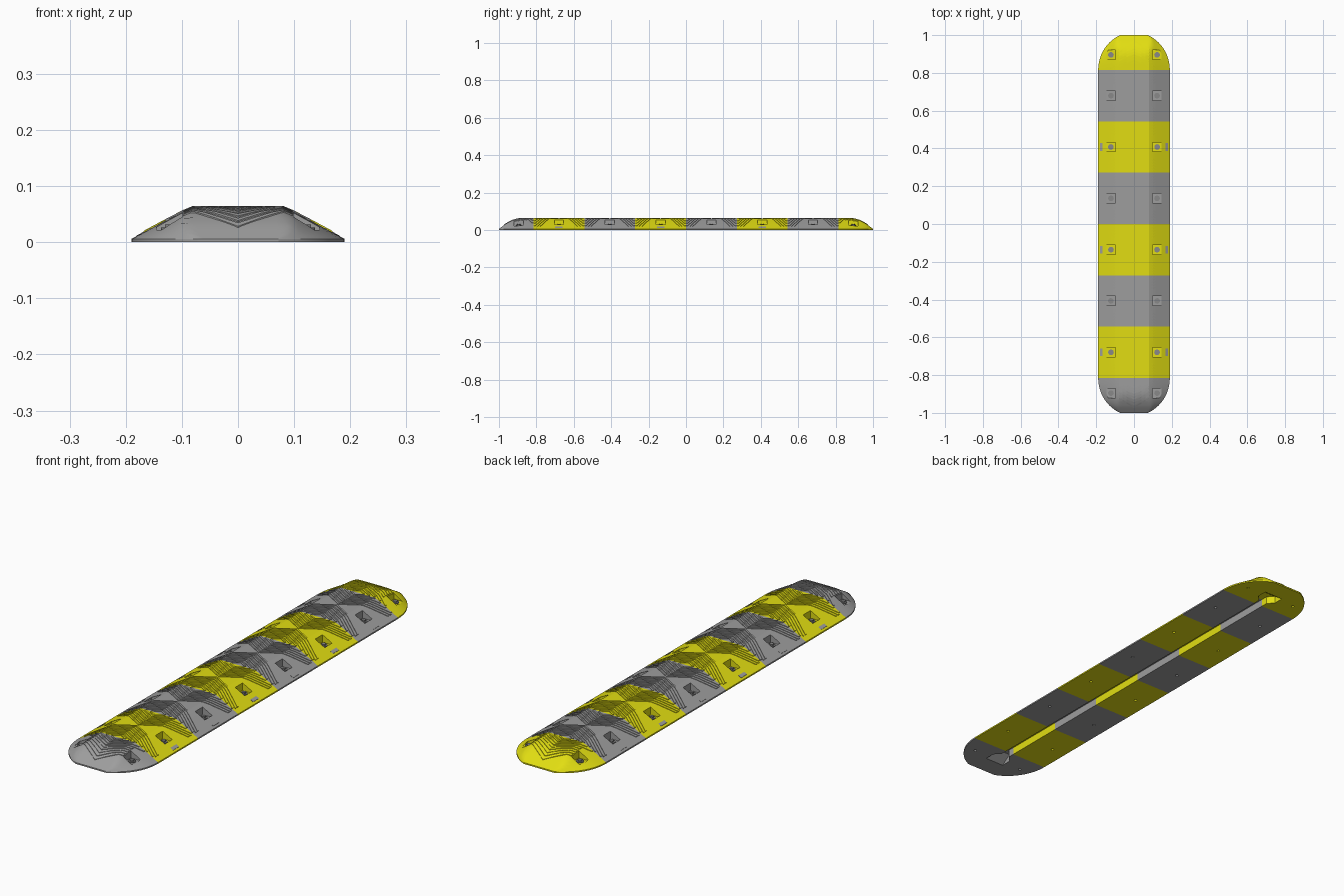
import bpy, bmesh
from mathutils import Matrix

cube = bpy.data.objects.get("Cube")
if cube:
    bpy.data.objects.remove(cube, do_unlink=True)


def material(name, rgb):
    m = bpy.data.materials.new(name)
    m.use_nodes = True
    m.diffuse_color = (*rgb, 1)
    m.node_tree.nodes["Principled BSDF"].inputs["Base Color"].default_value = (*rgb, 1)
    return m


YELLOW = material("safety yellow", (0.76, 0.73, 0.006))
GREY = material("rubber grey", (0.34, 0.34, 0.34))
METAL = material("bolt grey", (0.25, 0.25, 0.25))

HALF_W, JOINT, PITCH = 0.19, 0.815, 0.2717
SLOPE, BOLT_X, FLOOR = 0.58, 0.122, 0.022
SECTION = [(0, 0.0625), (0.08, 0.0625), (0.1, 0.054), (0.14, 0.033), (HALF_W, 0.006)]
END = [(0, 0.0625), (0.87, 0.0625), (0.9, 0.0605), (0.93, 0.052), (0.965, 0.033), (1, 0.006)]
COLUMNS = [0, 0.04, 0.06, 0.08, 0.09, 0.1, 0.12, 0.14, 0.155, 0.17, 0.18, HALF_W]


def lerp(points, t):
    for (a, p), (b, q) in zip(points, points[1:]):
        if t <= b:
            return p + (q - p) * (t - a) / (b - a)
    return points[-1][1]


def width(y):
    t = max(0, abs(y) - JOINT) / 0.2
    return HALF_W * (1 - t * t) ** 0.5


def height(x, y):
    return min(lerp(SECTION, abs(x) * HALF_W / width(y)), lerp(END, abs(y)))


def finish(bm, name, mat):
    bmesh.ops.recalc_face_normals(bm, faces=bm.faces)
    mesh = bpy.data.meshes.new(name)
    bm.to_mesh(mesh)
    bm.free()
    ob = bpy.data.objects.new(name, mesh)
    bpy.context.collection.objects.link(ob)
    if mat:
        mesh.materials.append(mat)
    return ob


def loft(bm, rings):
    """Skin closed rings of equal length and cap both ends."""
    rows = [[bm.verts.new(p) for p in ring] for ring in rings]
    n = len(rows[0])
    for a, b in zip(rows, rows[1:]):
        for i in range(n):
            j = (i + 1) % n
            bm.faces.new((a[i], a[j], b[j], b[i]))
    bm.faces.new(rows[0])
    bm.faces.new(rows[-1])


def body_ring(y, channel):
    """Cross-section with a cable channel under the middle."""
    c, ch = channel
    w = width(y)
    xs = [-x for x in reversed(COLUMNS[1:])] + COLUMNS
    top = [(x * w / HALF_W, y, height(x * w / HALF_W, y)) for x in xs]
    under = [(w, 0), (c, 0), (c, ch), (-c, ch), (-c, 0), (-w, 0)]
    return top + [(x, y, z) for x, z in under]


def box(bm, size, centre):
    m = Matrix.Translation(centre) @ Matrix.Diagonal((*size, 1))
    bmesh.ops.create_cube(bm, size=1, matrix=m)


def cylinder(bm, r, depth, centre, sides=16):
    bmesh.ops.create_cone(bm, cap_ends=True, segments=sides, radius1=r, radius2=r,
                          depth=depth, matrix=Matrix.Translation(centre))


def cut(ob, build):
    """Subtract a temporary cutter from an object."""
    bm = bmesh.new()
    build(bm)
    cutter = finish(bm, "cutter", None)
    cutter.hide_render = True
    mod = ob.modifiers.new("cut", "BOOLEAN")
    mod.operation, mod.solver, mod.object = "DIFFERENCE", "EXACT", cutter
    bpy.context.view_layer.objects.active = ob
    bpy.ops.object.modifier_apply(modifier=mod.name)
    bpy.data.objects.remove(cutter, do_unlink=True)


def make_body(name, rows, mat, yc):
    bm = bmesh.new()
    loft(bm, [body_ring(y, channel) for y, channel in rows])
    bmesh.ops.remove_doubles(bm, verts=bm.verts, dist=1e-5)
    ob = finish(bm, name, mat)

    # open pockets in the slopes and screw holes through the base
    for side in (-1, 1):
        cut(ob, lambda b: box(b, (0.046, 0.05, 0.1), (side * BOLT_X, yc, FLOOR + 0.05)))
        cut(ob, lambda b: cylinder(b, 0.006, 0.1, (side * BOLT_X, yc, 0)))
    bpy.ops.object.select_all(action="DESELECT")
    ob.select_set(True)
    bpy.context.view_layer.objects.active = ob
    bpy.ops.object.shade_smooth_by_angle(angle=0.35)


def make_bolts(name, yc):
    bm = bmesh.new()
    for side in (-1, 1):
        x = side * BOLT_X
        cylinder(bm, 0.015, 0.004, (x, yc, FLOOR + 0.002), 20)
        cylinder(bm, 0.009, 0.008, (x, yc, FLOOR + 0.006), 6)
    finish(bm, name, METAL)


def rib(bm, y0, lean, reach):
    """Raised chevron rib that follows the top surface."""
    xs = [x for x in COLUMNS if x < reach - 0.002] + [reach]
    xs = [-x for x in reversed(xs[1:])] + xs
    rings = []
    for x in xs:
        y = y0 + lean * abs(x)
        a, b = y - 0.004, y + 0.004
        za, zb = height(x, a), height(x, b)
        rings.append([(x, a, za - 0.003), (x, b, zb - 0.003),
                      (x, b, zb + 0.0025), (x, a, za + 0.0025)])
    loft(bm, rings)


# six middle modules in alternating colours
for k in range(6):
    yc = -JOINT + PITCH * (k + 0.5)
    mat = GREY if k % 2 else YELLOW
    tag = f"module_{k + 1}"
    half = PITCH / 2
    channel = (0.02, 0.032)
    make_body(tag, [(yc - half, channel), (yc + half, channel)], mat, yc)
    make_bolts(tag + "_bolts", yc)

    ribs = bmesh.new()
    for way in (-1, 1):
        for i in range(8):
            d = 0.007 + i * 0.015
            rib(ribs, yc + way * d, way * SLOPE, min(0.168, (half - 0.005 - d) / SLOPE))
    finish(ribs, tag + "_ribs", mat)

    # small edge plates below the pockets
    plates = bmesh.new()
    for side in (-1, 1):
        loft(plates, [[(side * x, yc + s * 0.02, height(x, yc) + dz)
                       for x, dz in ((0.168, -0.002), (0.181, -0.002), (0.181, 0.001), (0.168, 0.001))]
                      for s in (-1, 1)])
    finish(plates, tag + "_edge_plates", GREY)

# rounded end caps, with the channel flaring and closing inside
CAP_ROWS = [0, 0.03, 0.055, 0.07, 0.085, 0.1, 0.115, 0.13, 0.145, 0.155, 0.165, 0.175, 0.185]
FLARE = [(0, 0.02), (0.03, 0.02), (0.055, 0.045), (1, 0.045)]
ROOF = [(0, 0.032), (0.055, 0.032), (0.1, 0), (1, 0)]
for way, mat, tag in ((-1, GREY, "front_cap"), (1, YELLOW, "back_cap")):
    rows = [(way * (JOINT + t), (lerp(FLARE, t), lerp(ROOF, t))) for t in CAP_ROWS]
    make_body(tag, rows, mat, way * 0.895)
    make_bolts(tag + "_bolts", way * 0.895)
    ribs = bmesh.new()
    for i in range(10):
        peak = 0.97 - i * 0.015
        limit = 0.097 if i < 5 else 0.165
        rib(ribs, way * peak, -way * SLOPE, min(limit, (peak - JOINT - 0.005) / SLOPE))
    finish(ribs, tag + "_ribs", mat)
